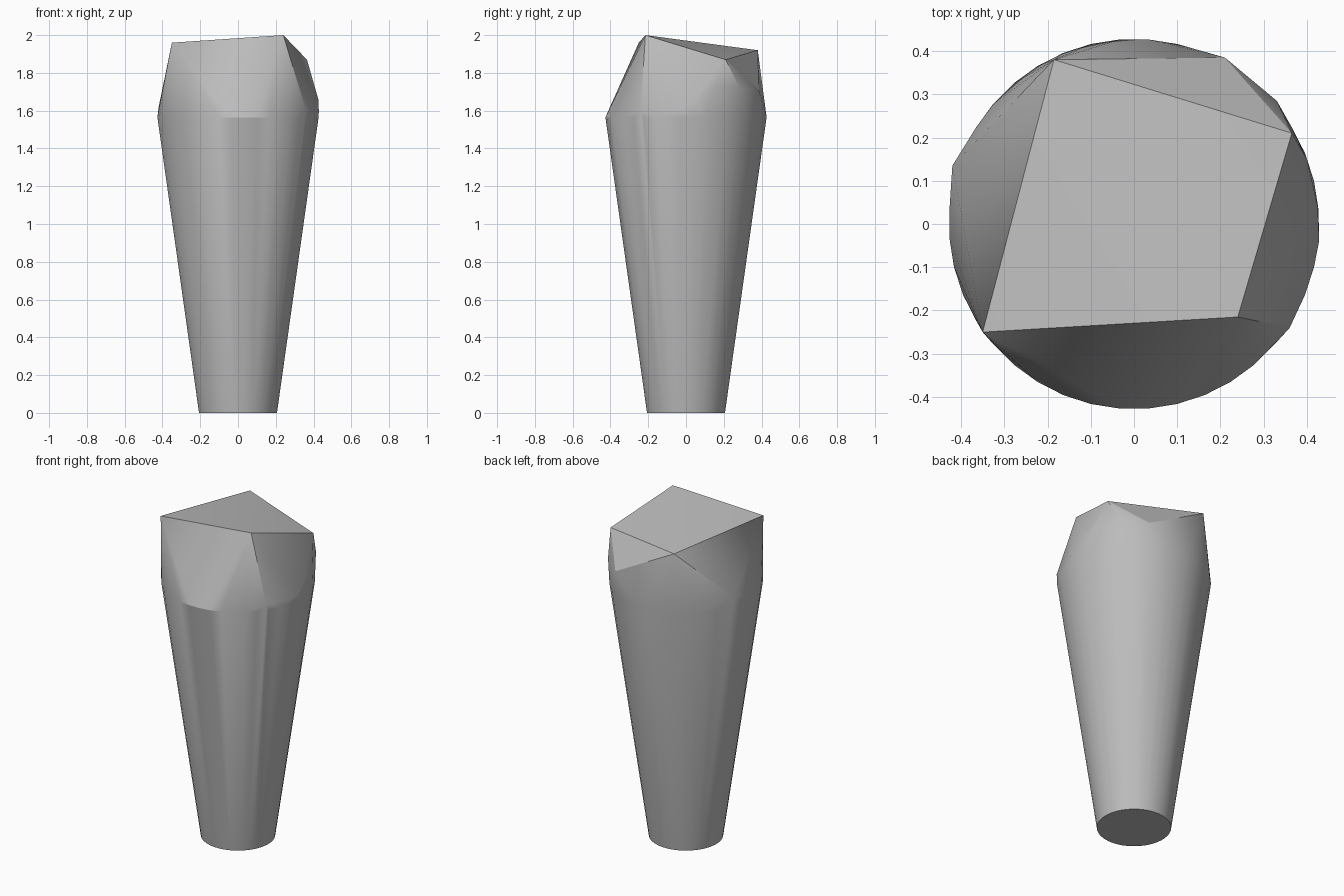
import bpy, bmesh, math

cube = bpy.data.objects.get("Cube")
if cube:
    bpy.data.objects.remove(cube)

SIDES = 40
CROWN = [(-0.35, -0.25, 1.96), (0.24, -0.215, 2.0),
         (0.365, 0.21, 1.87), (-0.185, 0.38, 1.92)]
# Raised points of the rim, where the shaft climbs to the cut crown
RIM = [(0.36, -0.24, 1.6), (0.428, -0.04, 1.6), (0.425, 0.04, 1.66),
       (0.4, 0.15, 1.73), (0.33, 0.285, 1.72), (0.21, 0.385, 1.71),
       (-0.42, 0.135, 1.62)]


def ring(bm, radius, z):
    for i in range(SIDES):
        a = math.tau * (i + 0.5) / SIDES
        bm.verts.new((radius * math.cos(a), radius * math.sin(a), z))


# Tapered shaft and faceted crown, wrapped in one convex skin
bm = bmesh.new()
ring(bm, 0.207, 0)
ring(bm, 0.428, 1.565)
for point in CROWN + RIM:
    bm.verts.new(point)
hull = bmesh.ops.convex_hull(bm, input=bm.verts)
loose = {v for v in hull["geom_interior"] + hull["geom_unused"]
         if isinstance(v, bmesh.types.BMVert)}
bmesh.ops.delete(bm, geom=list(loose), context="VERTS")
bmesh.ops.dissolve_limit(bm, angle_limit=math.radians(0.5),
                         verts=bm.verts, edges=bm.edges)
bmesh.ops.recalc_face_normals(bm, faces=bm.faces)

mesh = bpy.data.meshes.new("tapered_peg")
bm.to_mesh(mesh)
bm.free()
peg = bpy.data.objects.new("tapered_peg", mesh)
bpy.context.collection.objects.link(peg)

# Plain grey
grey = bpy.data.materials.new("plain_grey")
grey.use_nodes = True
colour = (0.5, 0.5, 0.5, 1)
grey.diffuse_color = colour
grey.node_tree.nodes["Principled BSDF"].inputs["Base Color"].default_value = colour
mesh.materials.append(grey)

bpy.ops.object.select_all(action="DESELECT")
peg.select_set(True)
bpy.context.view_layer.objects.active = peg
bpy.ops.object.shade_smooth_by_angle(angle=math.radians(25))
